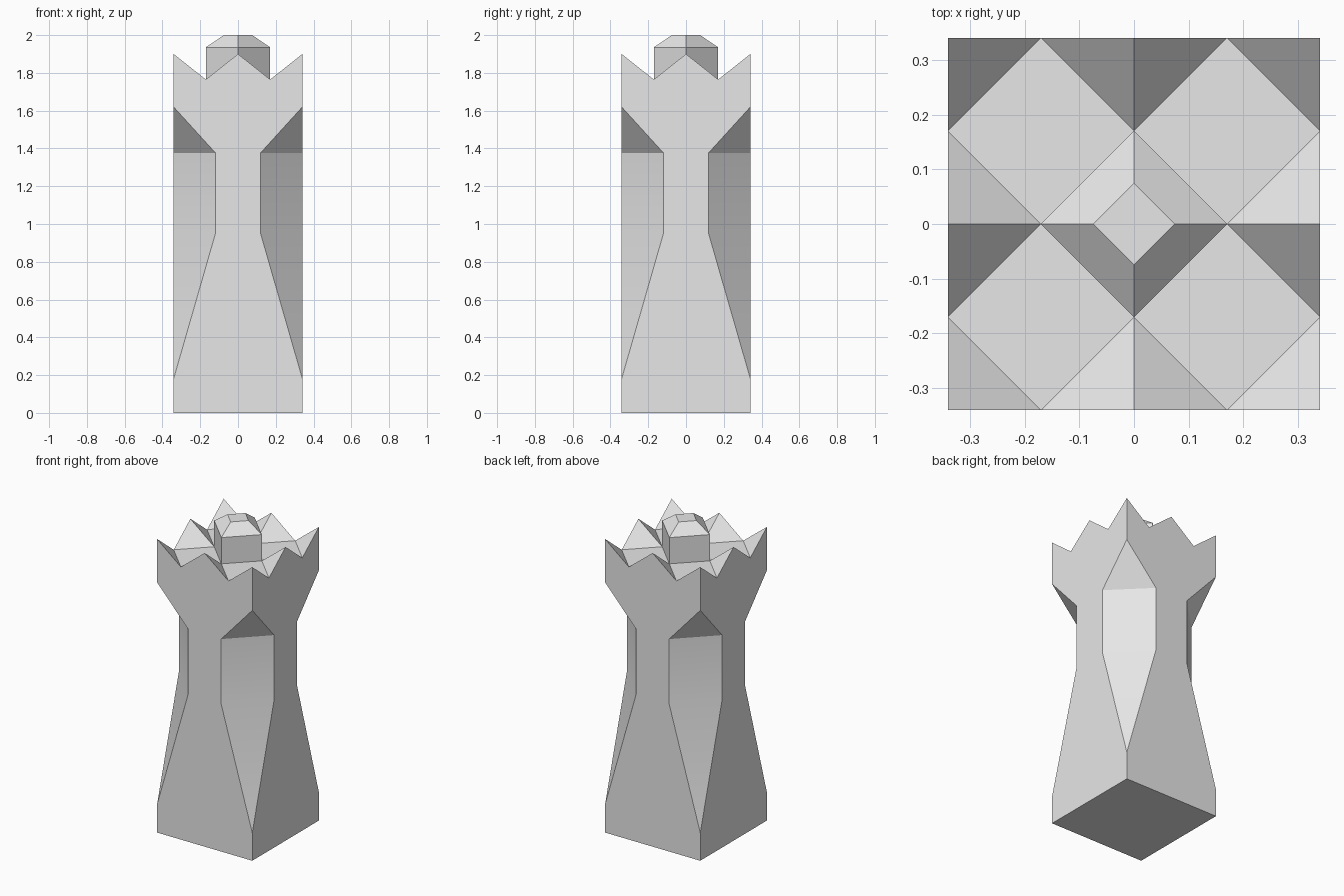
import bpy, bmesh, math
from mathutils import Matrix, Vector

cube = bpy.data.objects.get("Cube")
if cube:
    bpy.data.objects.remove(cube, do_unlink=True)

stone = bpy.data.materials.new("light_grey")
stone.use_nodes = True
stone.diffuse_color = (0.8, 0.8, 0.8, 1)
stone.node_tree.nodes["Principled BSDF"].inputs["Base Color"].default_value = (0.8, 0.8, 0.8, 1)

W = 0.341          # half width of the tower
H = W / 2          # spacing of the crown valleys
WAIST = 0.118      # half width of the walls at the waist
FOOT, LOW, HIGH, NECK = 0.18, 0.955, 1.375, 1.62
DECK, PEAK = 1.765, 1.9


def make_object(name, quarter_faces, whole_faces):
    """Repeat the quarter faces around z, add the whole faces, and weld."""
    bm = bmesh.new()
    for i in range(4):
        turn = Matrix.Rotation(i * math.pi / 2, 3, 'Z')
        for face in quarter_faces:
            bm.faces.new([bm.verts.new(turn @ Vector(p)) for p in face])
    for face in whole_faces:
        bm.faces.new([bm.verts.new(p) for p in face])
    bmesh.ops.remove_doubles(bm, verts=bm.verts[:], dist=0.0005)
    bmesh.ops.recalc_face_normals(bm, faces=bm.faces[:])
    mesh = bpy.data.meshes.new(name)
    bm.to_mesh(mesh)
    bm.free()
    mesh.materials.append(stone)
    obj = bpy.data.objects.new(name, mesh)
    bpy.context.collection.objects.link(obj)
    return obj


def diamond(r, z, cx=0, cy=0):
    return [(cx + r, cy, z), (cx, cy + r, z), (cx - r, cy, z), (cx, cy - r, z)]


# Wall: half outline mirrored into one waisted, crown-topped face
half = [(W, 0), (W, FOOT), (WAIST, LOW), (WAIST, HIGH), (W, NECK), (W, PEAK), (H, DECK)]
outline = half + [(0, PEAK)] + [(-x, z) for x, z in reversed(half)]
wall = [(x, -W, z) for x, z in outline]

# Corner cut between two walls
foot, neck = (W, -W, FOOT), (W, -W, NECK)
low_a, low_b = (WAIST, -W, LOW), (W, -WAIST, LOW)
high_a, high_b = (WAIST, -W, HIGH), (W, -WAIST, HIGH)
corner_cut = [[foot, low_b, low_a], [low_a, low_b, high_b, high_a], [high_a, high_b, neck]]

# Crown: a split point at mid-wall, a single slope at the corner, flat deck between
peak, inner = (0, -W, PEAK), (0, -H, DECK)
crown = [
    [(-H, -W, DECK), peak, inner],
    [peak, (H, -W, DECK), inner],
    [(H, -W, DECK), (W, -W, PEAK), (W, -H, DECK)],
    diamond(H, DECK, H, -H),
]
base = [(-W, -W, 0), (-W, W, 0), (W, W, 0), (W, -W, 0)]
tower = make_object("tower_body", [wall] + corner_cut + crown, [base, diamond(H, DECK)])

# Knob: upright diamond block with a bevelled top
TOP_R, SHOULDER, TOP = 0.075, 1.935, 2.0
low, mid, top = diamond(H, DECK), diamond(H, SHOULDER), diamond(TOP_R, TOP)
knob = make_object(
    "crown_knob",
    [[low[0], low[1], mid[1], mid[0]], [mid[0], mid[1], top[1], top[0]]],
    [low, top])

# Soften only the shallow bend in the corner cuts
bpy.ops.object.select_all(action='DESELECT')
for obj in (tower, knob):
    obj.select_set(True)
bpy.context.view_layer.objects.active = tower
bpy.ops.object.shade_smooth_by_angle(angle=math.radians(25))
